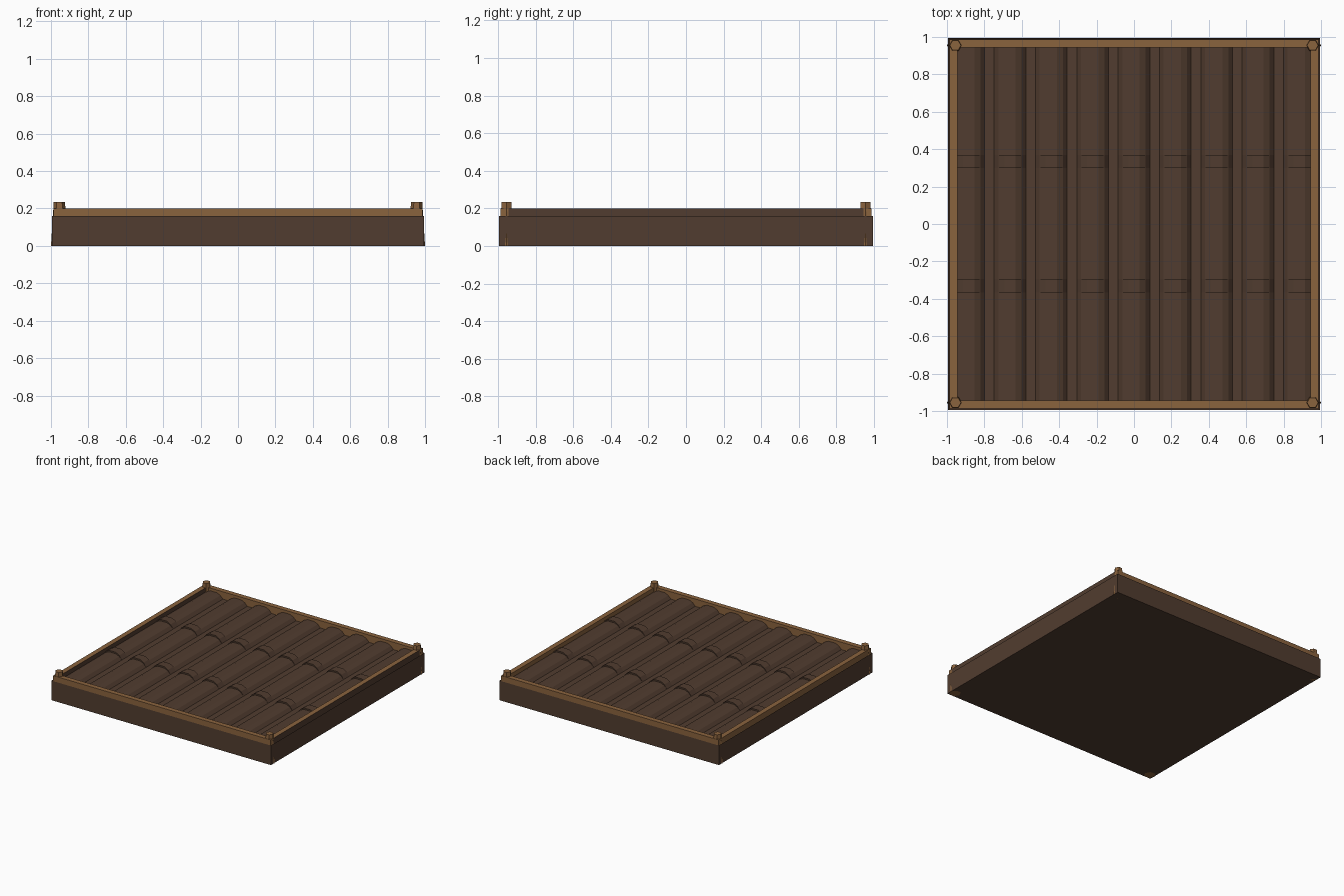
import bpy, bmesh, math
from mathutils import Matrix

if "Cube" in bpy.data.objects:
    bpy.data.objects.remove(bpy.data.objects["Cube"])


def material(name, rgb):
    m = bpy.data.materials.new(name)
    m.diffuse_color = (*rgb, 1)
    m.use_nodes = True
    m.node_tree.nodes["Principled BSDF"].inputs["Base Color"].default_value = m.diffuse_color
    return m


DARK = material("dark_wood", (0.083, 0.046, 0.029))
LIGHT = material("light_wood", (0.255, 0.125, 0.048))


def finish(name, bm, *mats):
    me = bpy.data.meshes.new(name)
    bmesh.ops.recalc_face_normals(bm, faces=bm.faces)
    bm.to_mesh(me)
    bm.free()
    for m in mats:
        me.materials.append(m)
    ob = bpy.data.objects.new(name, me)
    bpy.context.collection.objects.link(ob)
    return ob


def box(x0, x1, y0, y1, z0, z1):
    bm = bmesh.new()
    bmesh.ops.create_cube(bm, size=1)
    bmesh.ops.scale(bm, verts=bm.verts, vec=(x1 - x0, y1 - y0, z1 - z0))
    bmesh.ops.translate(bm, verts=bm.verts,
                        vec=((x0 + x1) / 2, (y0 + y1) / 2, (z0 + z1) / 2))
    return bm


# Tray base with a sunken top
bm = box(-0.995, 0.995, -0.995, 0.995, 0, 0.16)
bm.normal_update()
top = max(bm.faces, key=lambda f: f.normal.z)
bmesh.ops.inset_region(bm, faces=[top], thickness=0.04)
bmesh.ops.translate(bm, verts=top.verts, vec=(0, 0, -0.03))
finish("tray_base", bm, DARK)

# Rim rails; those along y have a dark face toward +x
IN, OUT = 0.945, 0.986
for s, side in ((-1, "front"), (1, "back")):
    a, b = sorted((s * IN, s * OUT))
    finish(side + "_rail", box(-OUT, OUT, a, b, 0.13, 0.2), LIGHT)
for s, side in ((-1, "left"), (1, "right")):
    a, b = sorted((s * IN, s * OUT))
    bm = box(a, b, -OUT, OUT, 0.13, 0.2)
    bm.normal_update()
    for f in bm.faces:
        f.material_index = 1 if f.normal.x > 0.5 else 0
    finish(side + "_rail", bm, LIGHT, DARK)

# Tapered six-sided corner posts
for sx in (-1, 1):
    for sy in (-1, 1):
        bm = bmesh.new()
        bmesh.ops.create_cone(bm, cap_ends=True, segments=6, radius1=0.045,
                              radius2=0.03, depth=0.235,
                              matrix=Matrix.Translation((sx * 0.955, sy * 0.955, 0.1175))
                              @ Matrix.Rotation(math.pi / 2, 4, "Z"))
        # points of the hexagon lie along x
        xs = max(abs(v.co.x - sx * 0.955) for v in bm.verts)
        if xs < 0.044:
            bmesh.ops.rotate(bm, verts=bm.verts, cent=(sx * 0.955, sy * 0.955, 0),
                             matrix=Matrix.Rotation(math.pi / 6, 3, "Z"))
        finish("corner_post", bm, LIGHT)

# Ridged tile sheet: nine ridges across
RIDGE = [(-0.085, 0.14), (-0.062, 0.164), (-0.03, 0.178),
         (0.03, 0.178), (0.062, 0.164), (0.085, 0.14)]
PITCH = 0.221


def sheet(name, y0, y1, lift):
    bm = bmesh.new()
    rows = []
    for y in (y0, y1):
        row = []
        for i in range(-4, 5):
            for x, z in RIDGE:
                px = max(-0.965, min(0.965, i * PITCH + x))
                row.append(bm.verts.new((px, y, z + lift * (z - 0.14) / 0.038)))
        rows.append(row)
    for i in range(len(rows[0]) - 1):
        bm.faces.new((rows[0][i], rows[0][i + 1], rows[1][i + 1], rows[1][i]))
    # close the raised ends down to the tray
    for row in rows:
        low = [bm.verts.new((v.co.x, v.co.y, 0.135)) for v in row]
        for i in range(len(row) - 1):
            bm.faces.new((row[i], row[i + 1], low[i + 1], low[i]))
    return finish(name, bm, DARK)


for y0, y1 in ((-0.965, -0.365), (-0.295, 0.3), (0.37, 0.965)):
    sheet("tile_row", y0, y1, 0)
# Raised overlaps between the tile rows
for y0, y1 in ((-0.365, -0.295), (0.3, 0.37)):
    sheet("tile_overlap", y0, y1, 0.012)
